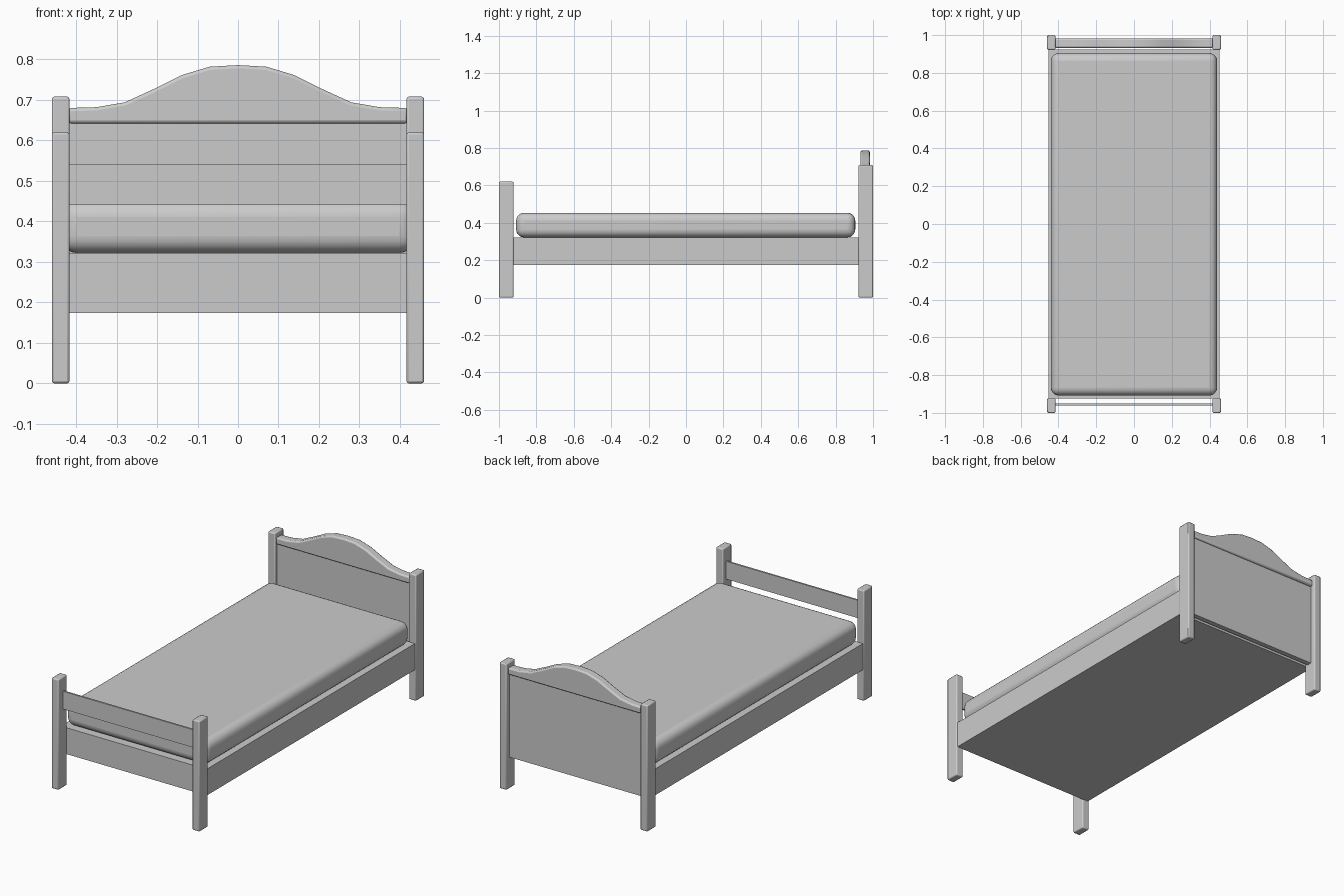
import bpy
import bmesh
from math import radians

cube = bpy.data.objects.get("Cube")
if cube:
    bpy.data.objects.remove(cube, do_unlink=True)

grey = bpy.data.materials.new("plain_grey")
grey.use_nodes = True
grey.diffuse_color = (0.6, 0.6, 0.6, 1)
grey.node_tree.nodes["Principled BSDF"].inputs["Base Color"].default_value = (0.6, 0.6, 0.6, 1)


def finish(name, bm, bevel=0, segments=1):
    bmesh.ops.recalc_face_normals(bm, faces=bm.faces)
    mesh = bpy.data.meshes.new(name)
    bm.to_mesh(mesh)
    bm.free()
    mesh.materials.append(grey)
    obj = bpy.data.objects.new(name, mesh)
    bpy.context.collection.objects.link(obj)
    if bevel:
        mod = obj.modifiers.new("rounded_edges", "BEVEL")
        mod.width = bevel
        mod.segments = segments
        mod.limit_method = "ANGLE"
        mod.angle_limit = radians(40)
    bpy.ops.object.select_all(action="DESELECT")
    obj.select_set(True)
    bpy.context.view_layer.objects.active = obj
    bpy.ops.object.shade_smooth_by_angle(angle=radians(40))
    return obj


def box(name, x, y, z, bevel=0, segments=1):
    """Box spanning the given (low, high) ranges."""
    bm = bmesh.new()
    bmesh.ops.create_cube(bm, size=1)
    for v in bm.verts:
        v.co = [r[0] + (c + 0.5) * (r[1] - r[0]) for c, r in zip(v.co, (x, y, z))]
    return finish(name, bm, bevel, segments)


# Four corner posts
for side, s in (("left", 1), ("right", -1)):
    x = sorted((s * 0.416, s * 0.46))
    box("front_post_" + side, x, (-1, -0.922), (0, 0.62), 0.006, 2)
    box("back_post_" + side, x, (0.922, 1), (0, 0.708), 0.006, 2)

# Bed base and mattress
box("bed_base", (-0.453, 0.453), (-0.925, 0.925), (0.174, 0.322))
box("mattress", (-0.44, 0.44), (-0.908, 0.905), (0.322, 0.453), 0.042, 5)

# Footboard rail and headboard panel
box("footboard_rail", (-0.42, 0.42), (-0.96, -0.95), (0.441, 0.541))
box("headboard_panel", (-0.42, 0.42), (0.942, 0.97), (0.174, 0.65))

# Wavy headboard cap, thicker than the panel
half = [(0, 0.786), (0.07, 0.782), (0.14, 0.761), (0.21, 0.726),
        (0.28, 0.694), (0.35, 0.682), (0.42, 0.68)]
top = [(-x, z) for x, z in half[:0:-1]] + half
outline = top + [(0.42, 0.642), (-0.42, 0.642)]
bm = bmesh.new()
face = bm.faces.new([bm.verts.new((x, 0.933, z)) for x, z in outline])
extruded = bmesh.ops.extrude_face_region(bm, geom=[face])["geom"]
bmesh.ops.translate(bm, vec=(0, 0.05, 0),
                    verts=[g for g in extruded if isinstance(g, bmesh.types.BMVert)])
finish("headboard_cap", bm, 0.008, 2)
